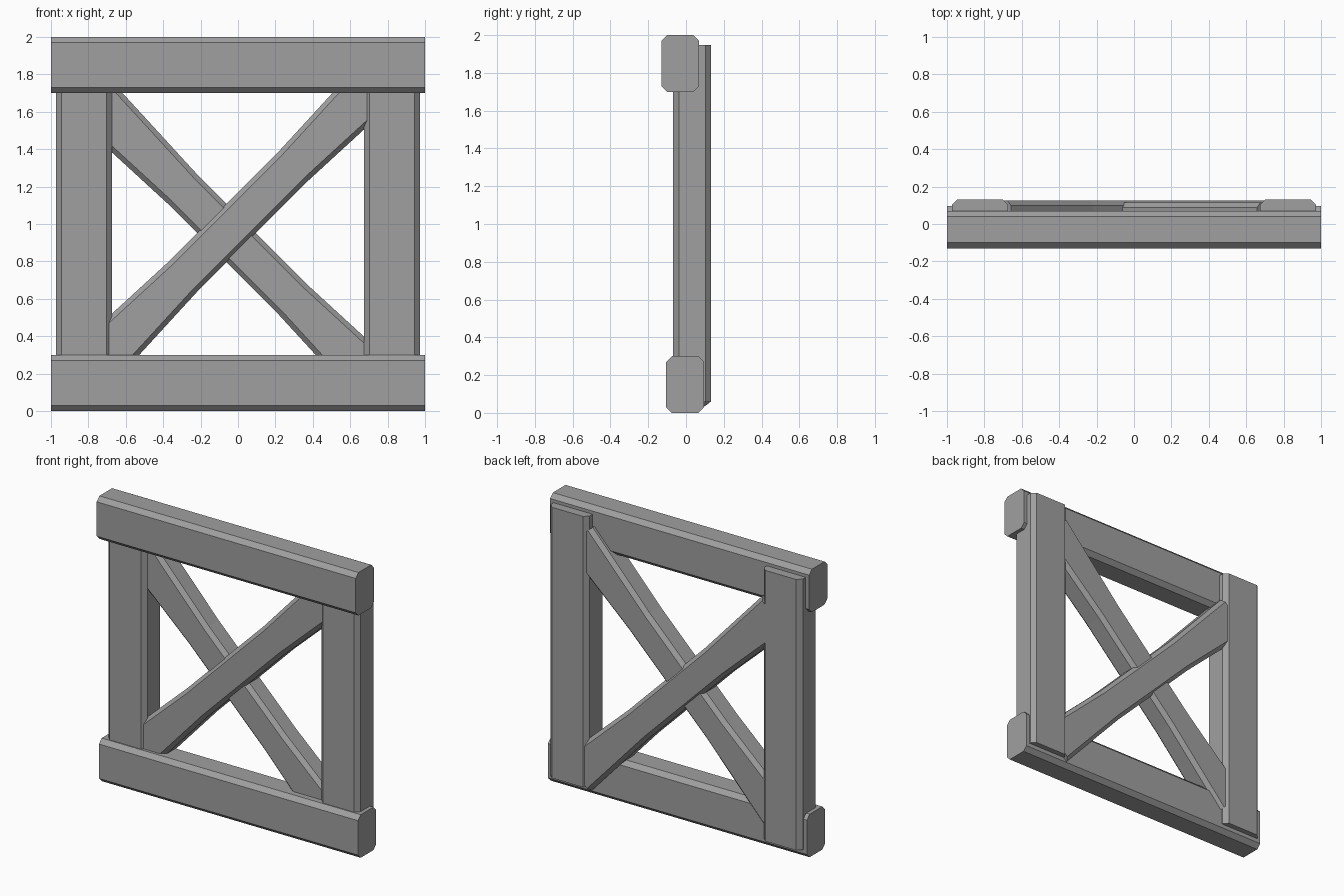
import bpy, bmesh, math
from mathutils import Matrix, Vector

cube = bpy.data.objects.get("Cube")
if cube:
    bpy.data.objects.remove(cube, do_unlink=True)

grey = bpy.data.materials.new("plain_grey")
grey.use_nodes = True
colour = (0.35, 0.35, 0.35, 1)
grey.diffuse_color = colour
grey.node_tree.nodes["Principled BSDF"].inputs["Base Color"].default_value = colour


def octagon(half_w, half_d, cut):
    """Rectangle outline with its four corners cut off."""
    w, d = half_w, half_d
    return [(w, d - cut), (w - cut, d), (cut - w, d), (-w, d - cut),
            (-w, cut - d), (cut - w, -d), (w - cut, -d), (w, cut - d)]


def beam(name, centre, angle, stations, half_depth, cut=0.03):
    """Chamfered beam along local x; stations are (position, half width)."""
    bm = bmesh.new()
    rings = [[bm.verts.new((t, v, u)) for u, v in octagon(w, half_depth, cut)]
             for t, w in stations]
    for a, b in zip(rings, rings[1:]):
        for i in range(len(a)):
            j = (i + 1) % len(a)
            bm.faces.new((a[i], a[j], b[j], b[i]))
    bm.faces.new(rings[0])
    bm.faces.new(rings[-1])
    bmesh.ops.recalc_face_normals(bm, faces=bm.faces)
    mesh = bpy.data.meshes.new(name)
    bm.to_mesh(mesh)
    bm.free()
    mesh.materials.append(grey)
    obj = bpy.data.objects.new(name, mesh)
    # Positive angles tilt the +x end upwards
    obj.matrix_world = Matrix.Translation(Vector(centre)) @ Matrix.Rotation(-angle, 4, 'Y')
    bpy.context.collection.objects.link(obj)
    return obj


def straight(half_length, half_width=0.15):
    return [(-half_length, half_width), (half_length, half_width)]


# Horizontal rails
beam("bottom_rail", (0, -0.005, 0.15), 0, straight(1), 0.1)
beam("top_rail", (0, -0.03, 1.85), 0, straight(1), 0.1)

# Upright posts, set slightly behind the rails
for side, x in (("left", 0.823), ("right", -0.823)):
    beam(side + "_post", (x, 0.032, 1.003), math.pi / 2, straight(0.945), 0.1)

# Crossed braces, slimmer in the middle
waisted = [(-1.07, 0.139), (-0.42, 0.111), (0.42, 0.111), (1.07, 0.139)]
beam("front_brace", (0, 0.03, 1.013), math.pi / 4, waisted, 0.085, 0.026)
beam("back_brace", (0, 0.045, 0.89), -math.pi / 4, waisted, 0.08, 0.026)
